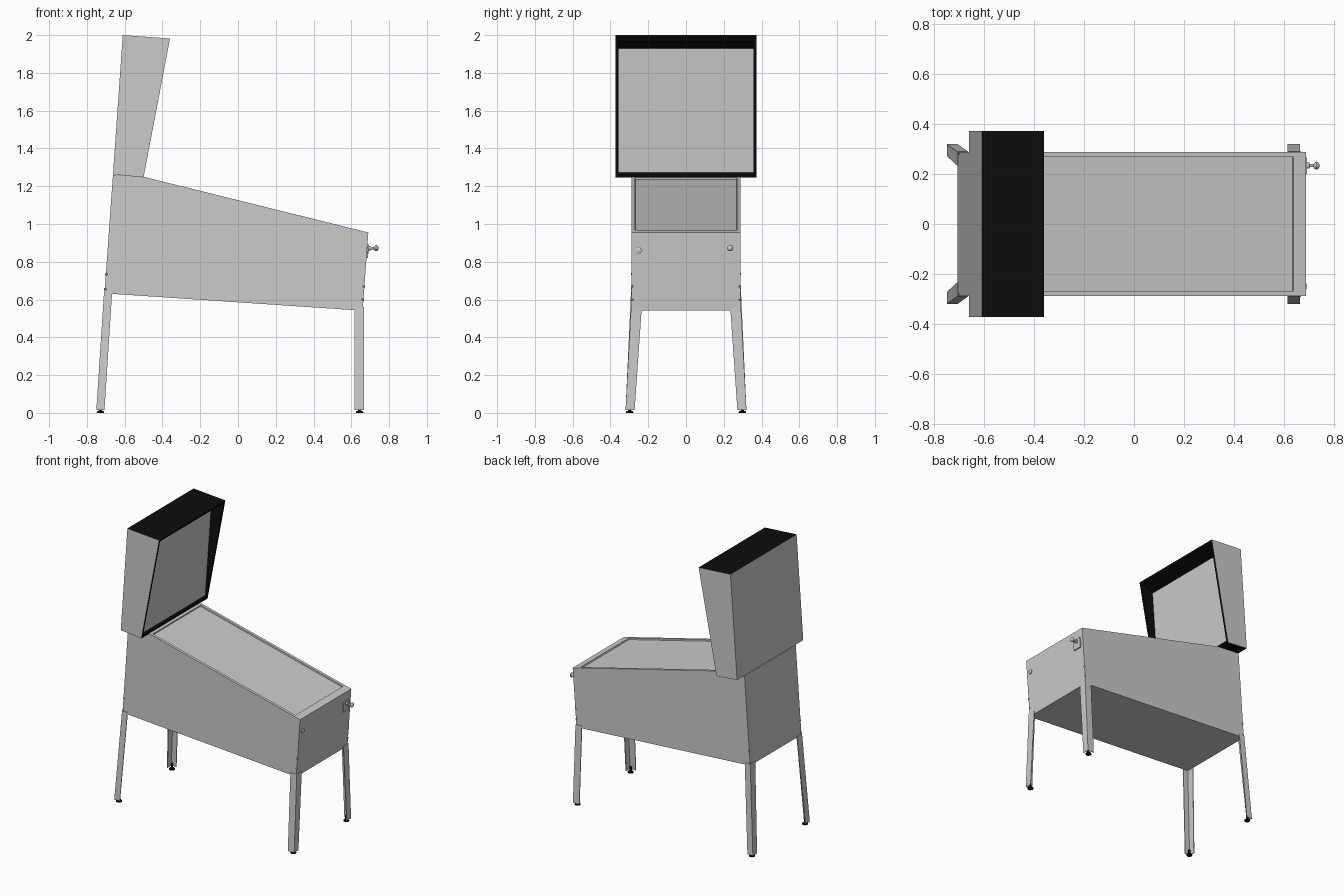
import bpy, bmesh, math
from mathutils import Vector

if "Cube" in bpy.data.objects:
    bpy.data.objects.remove(bpy.data.objects["Cube"])


def material(name, value):
    m = bpy.data.materials.new(name)
    m.use_nodes = True
    m.diffuse_color = (value, value, value, 1)
    m.node_tree.nodes["Principled BSDF"].inputs["Base Color"].default_value = (value, value, value, 1)
    return m


GREY = material("light grey", 0.6)
BLACK = material("black", 0.004)


def finish(bm, name, mats=(GREY,)):
    bmesh.ops.recalc_face_normals(bm, faces=bm.faces)
    mesh = bpy.data.meshes.new(name)
    bm.to_mesh(mesh)
    bm.free()
    for m in mats:
        mesh.materials.append(m)
    obj = bpy.data.objects.new(name, mesh)
    bpy.context.collection.objects.link(obj)
    return obj


def loft(bm, ring_a, ring_b):
    """Closed solid between two matching rings of points."""
    a = [bm.verts.new(p) for p in ring_a]
    b = [bm.verts.new(p) for p in ring_b]
    n = len(a)
    for i in range(n):
        j = (i + 1) % n
        bm.faces.new((a[i], a[j], b[j], b[i]))
    bm.faces.new(a[::-1])
    bm.faces.new(b)
    bmesh.ops.recalc_face_normals(bm, faces=bm.faces)
    bm.normal_update()


def prism(profile, half_width):
    bm = bmesh.new()
    loft(bm, [(x, -half_width, z) for x, z in profile],
         [(x, half_width, z) for x, z in profile])
    return bm


def lathe(name, profile, base, axis, mat, sides=16):
    """Turned part: (distance along axis, radius) pairs."""
    bm = bmesh.new()
    turn = Vector((0, 0, 1)).rotation_difference(Vector(axis))
    rings = []
    for d, r in profile:
        ring = []
        for i in range(sides):
            t = math.tau * i / sides
            p = Vector((r * math.cos(t), r * math.sin(t), d))
            ring.append(bm.verts.new(Vector(base) + turn @ p))
        rings.append(ring)
    for a, b in zip(rings, rings[1:]):
        for i in range(sides):
            j = (i + 1) % sides
            bm.faces.new((a[i], a[j], b[j], b[i]))
    bm.faces.new(rings[0][::-1])
    bm.faces.new(rings[-1])
    obj = finish(bm, name, (mat,))
    bpy.ops.object.select_all(action="DESELECT")
    obj.select_set(True)
    bpy.context.view_layer.objects.active = obj
    bpy.ops.object.shade_smooth_by_angle(angle=math.radians(40))
    return obj


# Cabinet with a sunken glass top and a wider front rim
bm = prism([(-0.707, 0.633), (-0.662, 1.26), (-0.50, 1.25), (0.69, 0.955), (0.66, 0.541)], 0.288)
top = max((f for f in bm.faces if f.normal.z > 0.5), key=lambda f: f.calc_area())
slope = Vector((1.19, 0, -0.295)).normalized()
normal = top.normal.copy()
bmesh.ops.inset_individual(bm, faces=[top], thickness=0.027)
for v in top.verts:
    if v.co.x > 0:
        v.co -= slope * 0.033
bmesh.ops.inset_individual(bm, faces=[top], thickness=0.001)
for v in top.verts:
    v.co -= normal * 0.01
finish(bm, "cabinet")

# Head box: grey sides and back, black elsewhere, with a recessed panel
bm = prism([(-0.662, 1.262), (-0.61, 2.0), (-0.36, 1.982), (-0.50, 1.247)], 0.372)
for f in bm.faces:
    f.material_index = 0 if abs(f.normal.y) > 0.9 or f.normal.x < -0.9 else 1
panel = max(bm.faces, key=lambda f: f.normal.x)
bmesh.ops.inset_individual(bm, faces=[panel], thickness=0.02)
bmesh.ops.inset_individual(bm, faces=[panel], thickness=0.001)
for v in panel.verts:
    v.co.x, v.co.z = (-0.46, 1.93) if v.co.z > 1.6 else (-0.508, 1.273)
panel.material_index = 0
finish(bm, "head_box", (GREY, BLACK))


# Angle-iron legs with bolts and levelling feet
def angle_ring(corner, sx, sy, a, b, t=0.005):
    pts = [(0, 0), (a, 0), (a, t), (t, t), (t, b), (0, b)]
    return [(corner[0] - sx * u, corner[1] - sy * v, corner[2]) for u, v in pts]


legs = [("front", 1, 0.666, 0.666, 0.56, 0.05, (0.60, 0.67)),
        ("back", -1, -0.709, -0.75, 0.645, 0.043, (0.655, 0.735))]
for end, sx, x_top, x_low, z_top, width, bolts in legs:
    for side, sy in (("left", 1), ("right", -1)):
        bm = bmesh.new()
        loft(bm, angle_ring((x_low, sy * 0.32, 0.015), sx, sy, width, 0.048),
             angle_ring((x_top, sy * 0.291, z_top), sx, sy, width, 0.057))
        finish(bm, f"{end}_{side}_leg")
        lathe(f"{end}_{side}_foot", [(0, 0.02), (0.008, 0.018), (0.012, 0.008), (0.04, 0.008)],
              (x_low - sx * 0.022, sy * 0.298, 0), (0, 0, 1), BLACK)
        for i, z in enumerate(bolts):
            x = 0.66 + (z - 0.541) * 0.072 if sx > 0 else -0.707 + (z - 0.633) * 0.072
            lathe(f"{end}_{side}_bolt_{i + 1}", [(-0.008, 0.007), (0.002, 0.007), (0.005, 0.004)],
                  (x - sx * 0.002, sy * 0.286, z), (sx, sy, 0), GREY, 8)

# Plunger: plate, rod and knob
bm = prism([(0.68, 0.82), (0.685, 0.892), (0.693, 0.892), (0.688, 0.82)], 0.033)
bmesh.ops.translate(bm, verts=bm.verts, vec=(0, 0.233, 0))
finish(bm, "plunger_plate")
lathe("plunger", [(0, 0.012), (0.018, 0.012), (0.02, 0.006), (0.035, 0.006), (0.038, 0.012),
                  (0.046, 0.016), (0.053, 0.014), (0.059, 0.006)],
      (0.685, 0.234, 0.872), (1, 0, 0), GREY)

# Start button
lathe("start_button", [(0, 0.016), (0.007, 0.016), (0.01, 0.012)],
      (0.681, -0.25, 0.86), (1, 0, -0.07), GREY)
